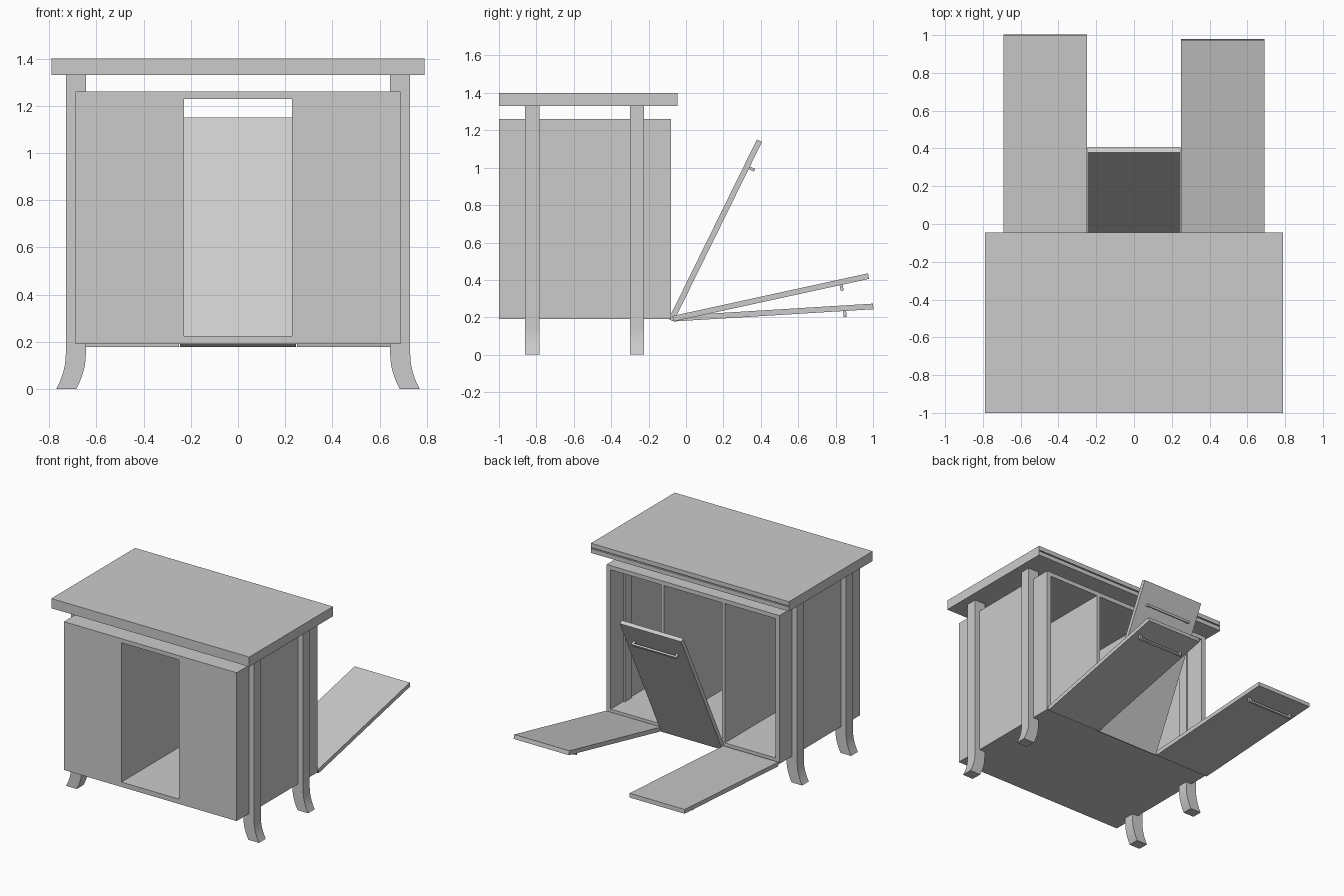
import bpy
import bmesh
import math
from mathutils import Matrix, Vector

cube = bpy.data.objects.get("Cube")
if cube:
    bpy.data.objects.remove(cube, do_unlink=True)

# Single plain grey finish
grey = bpy.data.materials.new("plain_grey")
grey.use_nodes = True
grey.diffuse_color = (0.6, 0.6, 0.6, 1)
grey.node_tree.nodes["Principled BSDF"].inputs["Base Color"].default_value = (0.6, 0.6, 0.6, 1)


def finish(name, bm):
    bmesh.ops.recalc_face_normals(bm, faces=bm.faces)
    mesh = bpy.data.meshes.new(name)
    bm.to_mesh(mesh)
    bm.free()
    mesh.materials.append(grey)
    obj = bpy.data.objects.new(name, mesh)
    bpy.context.collection.objects.link(obj)
    return obj


def add_box(bm, xs, ys, zs):
    centre = Vector((sum(xs) / 2, sum(ys) / 2, sum(zs) / 2))
    size = (xs[1] - xs[0], ys[1] - ys[0], zs[1] - zs[0], 1)
    bmesh.ops.create_cube(bm, size=1, matrix=Matrix.Translation(centre) @ Matrix.Diagonal(size))


def box(name, xs, ys, zs):
    bm = bmesh.new()
    add_box(bm, xs, ys, zs)
    return finish(name, bm)


def cut(obj, boxes):
    """Carve a set of separate boxes out of an object."""
    bm = bmesh.new()
    for b in boxes:
        add_box(bm, *b)
    cutter = finish("cutter", bm)
    cutter.hide_render = True
    mod = obj.modifiers.new("openings", "BOOLEAN")
    mod.operation = "DIFFERENCE"
    mod.solver = "EXACT"
    mod.object = cutter
    bpy.context.view_layer.objects.active = obj
    bpy.ops.object.modifier_apply(modifier=mod.name)
    bpy.data.objects.remove(cutter, do_unlink=True)


# Cabinet: two side bays open at the back, centre bay open right through
cabinet = box("cabinet", (-0.69, 0.69), (-1, -0.08), (0.19, 1.26))
cut(cabinet, [
    ((-0.23, 0.23), (-1.1, 0.1), (0.225, 1.23)),
    ((0.255, 0.657), (-0.97, 0.1), (0.225, 1.23)),
    ((-0.657, -0.255), (-0.97, 0.1), (0.225, 1.23)),
])

# Raised top board with a fine groove along its back edge
top_board = box("top_board", (-0.79, 0.79), (-1, -0.045), (1.33, 1.4))
cut(top_board, [((-0.785, 0.785), (-0.055, 0.1), (1.361, 1.369))])


# Legs: straight posts with feet that curve outwards
def leg(name, side, y0, y1):
    steps = 6
    inner, outer = [(0.645, 1.33)], [(0.73, 1.33)]
    for i in range(steps + 1):
        t = i / steps
        z = 0.15 * (1 - t)
        flare = 0.04 * t ** 2
        inner.append((0.645 + flare, z))
        outer.append((0.73 + flare, z))
    bm = bmesh.new()
    verts = [bm.verts.new((side * x, y0, z)) for x, z in inner + outer[::-1]]
    face = bm.faces.new(verts)
    swept = bmesh.ops.extrude_face_region(bm, geom=[face])["geom"]
    moved = [g for g in swept if isinstance(g, bmesh.types.BMVert)]
    bmesh.ops.translate(bm, vec=(0, y1 - y0, 0), verts=moved)
    obj = finish(name, bm)
    for p in obj.data.polygons:
        p.use_smooth = True
    bpy.ops.object.select_all(action="DESELECT")
    obj.select_set(True)
    bpy.context.view_layer.objects.active = obj
    bpy.ops.object.shade_smooth_by_angle(angle=math.radians(30))


for label, side in (("left", 1), ("right", -1)):
    leg("front_leg_" + label, side, -0.86, -0.783)
    leg("back_leg_" + label, side, -0.3, -0.225)


# Drop-down doors, hinged at the cabinet floor, each with a bar handle
def door(name, x0, x1, degrees):
    place = Matrix.Translation((0, -0.066, 0.178)) @ Matrix.Rotation(math.radians(degrees), 4, "X")
    panel = box(name, (x0, x1), (0, 1.07), (0, 0.03))
    mid = (x0 + x1) / 2
    bm = bmesh.new()
    add_box(bm, (mid - 0.18, mid + 0.18), (0.908, 0.924), (-0.032, -0.018))
    for s in (-1, 1):
        x = mid + s * 0.172
        add_box(bm, (x - 0.008, x + 0.008), (0.908, 0.924), (-0.018, 0))
    handle = finish(name + "_handle", bm)
    panel.data.transform(place)
    handle.data.transform(place)


door("right_door", -0.69, -0.25, 3.5)
door("centre_door", -0.245, 0.245, 63.8)
door("left_door", 0.25, 0.69, 12.3)
